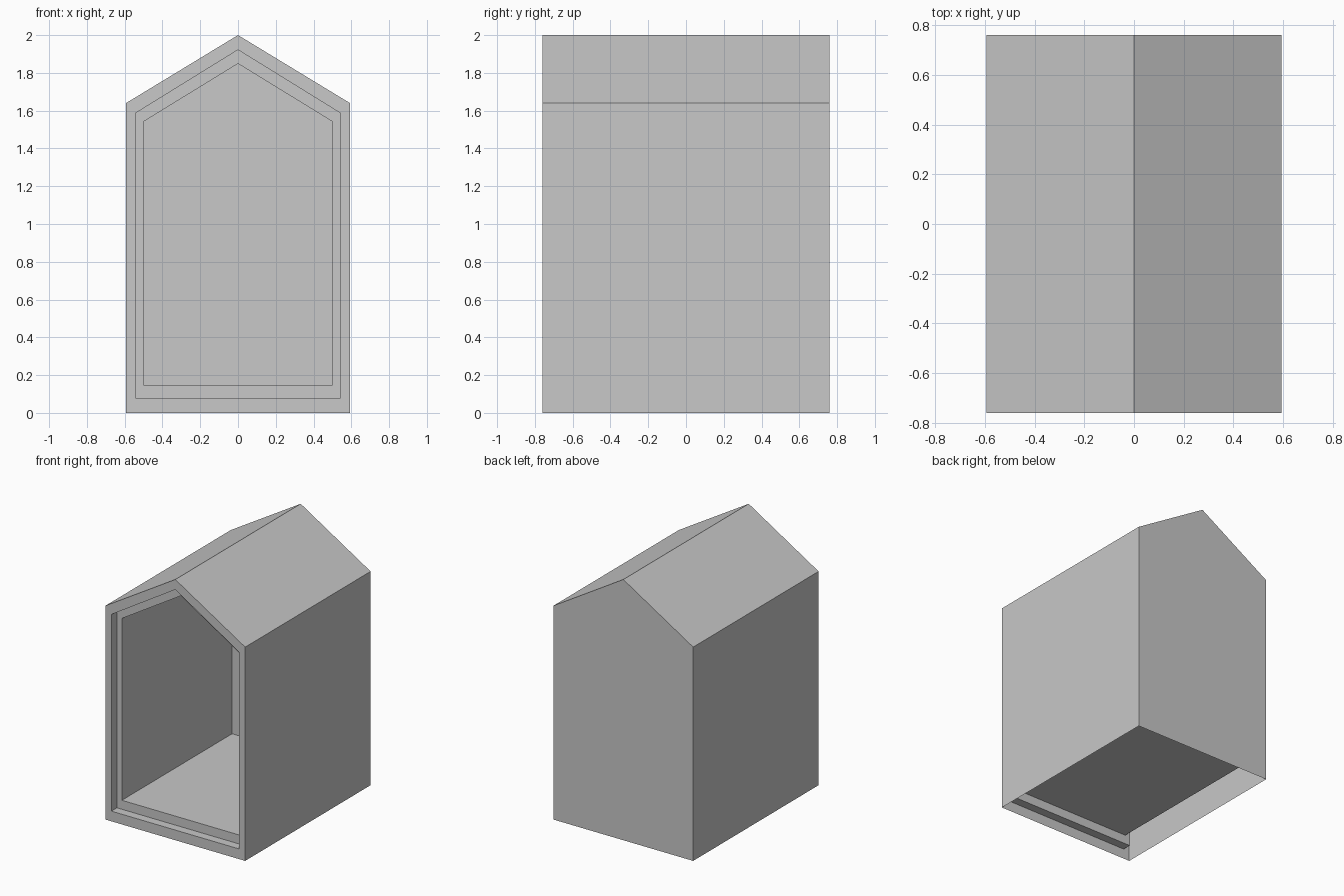
import bpy
import bmesh

cube = bpy.data.objects.get("Cube")
if cube:
    bpy.data.objects.remove(cube, do_unlink=True)

# Single plain grey
grey = bpy.data.materials.new("plain grey")
grey.use_nodes = True
colour = (0.58, 0.58, 0.58, 1.0)
grey.diffuse_color = colour
grey.node_tree.nodes["Principled BSDF"].inputs["Base Color"].default_value = colour


def gable(half_width, base, eave, ridge, y):
    """House-shaped outline, counter-clockwise as seen from the front."""
    return [(-half_width, y, base), (half_width, y, base),
            (half_width, y, eave), (0, y, ridge), (-half_width, y, eave)]


def make_sheet(name, start, end, open_base=False, cap=None):
    """Join two outlines with quads; cap closes the 'start' or 'end' one."""
    bm = bmesh.new()
    a = [bm.verts.new(p) for p in start]
    b = [bm.verts.new(p) for p in end]
    count = len(a)
    for i in range(count):
        if i == 0 and open_base:
            continue
        j = (i + 1) % count
        bm.faces.new((b[i], a[i], a[j], b[j]))
    if cap == "start":
        bm.faces.new(a[::-1])
    elif cap == "end":
        bm.faces.new(b)
    mesh = bpy.data.meshes.new(name)
    bm.to_mesh(mesh)
    bm.free()
    mesh.materials.append(grey)
    obj = bpy.data.objects.new(name, mesh)
    bpy.context.collection.objects.link(obj)
    return obj


# Outlines: outside walls, front opening, and inner room
FRONT, STEP, ROOM_BACK, BACK = -0.76, -0.693, 0.643, 0.76
outer = (0.593, 0.0, 1.64, 2.0)
opening = (0.542, 0.078, 1.587, 1.922)
room = (0.5, 0.147, 1.542, 1.849)

# Walls, roof and back, open underneath
make_sheet("outer_shell", gable(*outer, BACK), gable(*outer, FRONT),
           open_base=True, cap="start")
# Flat border around the opening
make_sheet("front_frame", gable(*outer, FRONT), gable(*opening, FRONT))
# Shallow rebate behind the border
make_sheet("rebate_sides", gable(*opening, FRONT), gable(*opening, STEP))
make_sheet("rebate_step", gable(*opening, STEP), gable(*room, STEP))
# Inner floor, walls, ceiling and back wall
make_sheet("inner_room", gable(*room, STEP), gable(*room, ROOM_BACK), cap="end")
